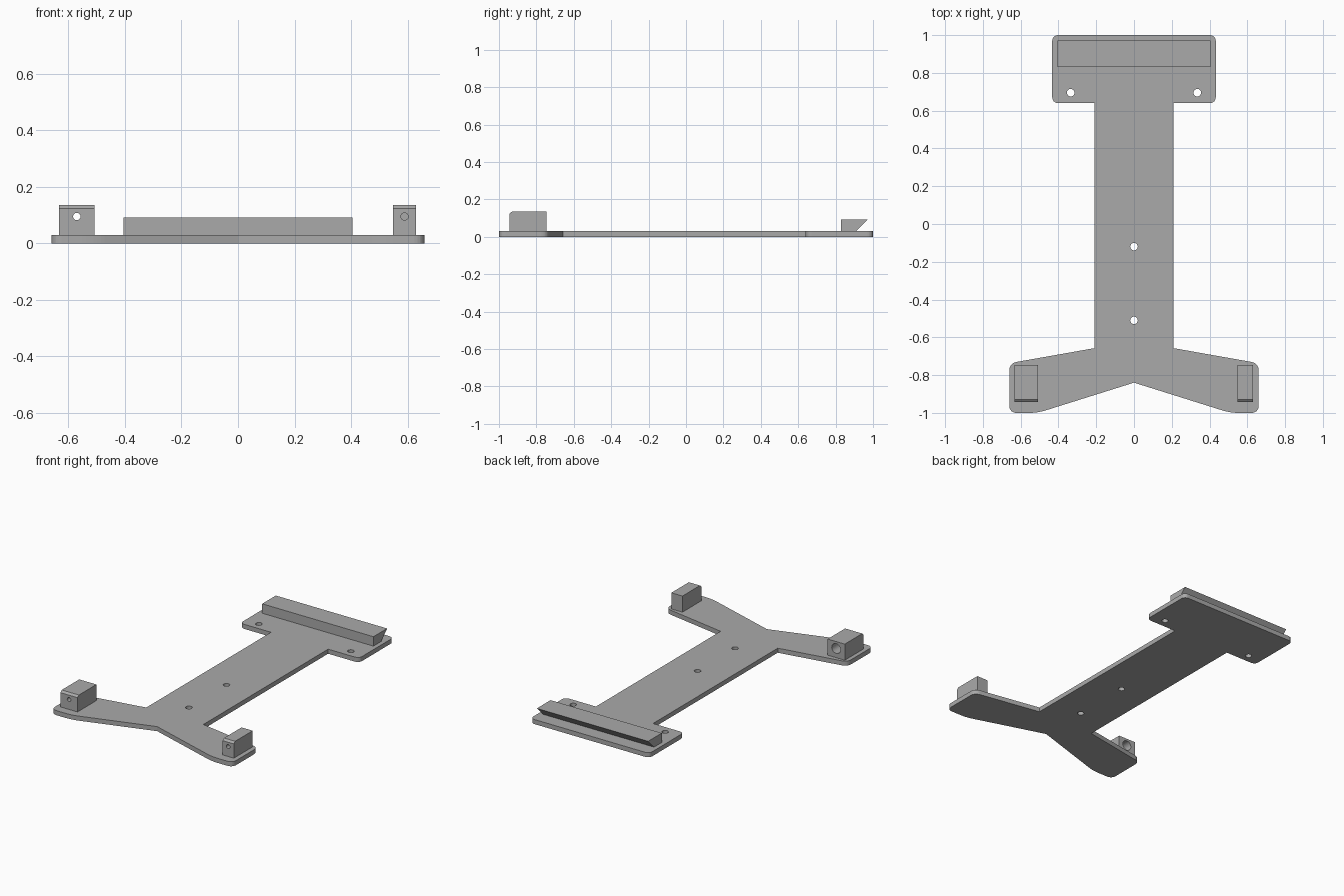
import bpy, bmesh, math
from mathutils import Vector, Matrix

cube = bpy.data.objects.get("Cube")
if cube:
    bpy.data.objects.remove(cube, do_unlink=True)

grey = bpy.data.materials.new("plain grey")
grey.use_nodes = True
colour = (0.4, 0.4, 0.4, 1)
grey.diffuse_color = colour
grey.node_tree.nodes["Principled BSDF"].inputs["Base Color"].default_value = colour


def prism(name, points, direction):
    """Extrude a closed profile along a direction."""
    bm = bmesh.new()
    face = bm.faces.new([bm.verts.new(p) for p in points])
    ext = bmesh.ops.extrude_face_region(bm, geom=[face])
    moved = [g for g in ext["geom"] if isinstance(g, bmesh.types.BMVert)]
    bmesh.ops.translate(bm, verts=moved, vec=direction)
    bmesh.ops.recalc_face_normals(bm, faces=bm.faces)
    return finish(name, bm)


def finish(name, bm):
    mesh = bpy.data.meshes.new(name)
    bm.to_mesh(mesh)
    bm.free()
    mesh.materials.append(grey)
    obj = bpy.data.objects.new(name, mesh)
    bpy.context.collection.objects.link(obj)
    return obj


def drill(target, centre, radius, depth, axis="Z"):
    """Cut a round hole and discard the cutter."""
    bm = bmesh.new()
    turn = Matrix.Rotation(math.pi / 2, 4, "X") if axis == "Y" else Matrix()
    bmesh.ops.create_cone(bm, cap_ends=True, segments=32, radius1=radius, radius2=radius,
                          depth=depth, matrix=Matrix.Translation(centre) @ turn)
    cutter = finish("hole_cutter", bm)
    cutter.hide_render = True
    mod = target.modifiers.new("hole", "BOOLEAN")
    mod.operation, mod.solver, mod.object = "DIFFERENCE", "EXACT", cutter
    bpy.context.view_layer.objects.active = target
    bpy.ops.object.modifier_apply(modifier=mod.name)
    bpy.data.objects.remove(cutter, do_unlink=True)


def rounded(corners, steps=6):
    """Round each (x, y, setback) corner with a short curve."""
    out = []
    for i, (x, y, r) in enumerate(corners):
        p = Vector((x, y, 0))
        if not r:
            out.append(p)
            continue
        before = Vector((*corners[i - 1][:2], 0))
        after = Vector((*corners[(i + 1) % len(corners)][:2], 0))
        a = p + (before - p).normalized() * r
        b = p + (after - p).normalized() * r
        c = p * 0.82 + (a + b) * 0.09
        for k in range(steps + 1):
            t = k / steps
            out.append(a * (1 - t) ** 2 + c * 2 * t * (1 - t) + b * t ** 2)
    return out


# Base plate: wide head, stem and two splayed feet
T = 0.03
half = [(0.51, -1, 0.04), (0.66, -1, 0.035), (0.66, -0.737, 0.035), (0.208, -0.657, 0),
        (0.208, 0.64, 0), (0.433, 0.64, 0.03), (0.433, 1, 0.03)]
outline = [(0, -0.84, 0)] + half + [(-x, y, r) for x, y, r in reversed(half)]
plate = prism("base_plate", rounded(outline), (0, 0, T))
for x, y in [(-0.335, 0.695), (0.335, 0.695), (0, -0.12), (0, -0.51)]:
    drill(plate, (x, y, T / 2), 0.02, 0.2)

# Undercut clamp rail along the head
rail = [(0.83, T), (0.83, 0.092), (0.972, 0.092), (0.91, T)]
prism("clamp_rail", [(-0.405, y, z) for y, z in rail], (0.81, 0, 0))

# Foot blocks with a chamfered front top edge
block = [(-0.943, T), (-0.943, 0.124), (-0.929, 0.136), (-0.747, 0.136), (-0.747, T)]
right_block = prism("right_block", [(-0.633, y, z) for y, z in block], (0.125, 0, 0))
left_block = prism("left_block", [(0.549, y, z) for y, z in block], (0.081, 0, 0))

# Screw holes, with a wider pocket at the back of the right block
drill(right_block, (-0.57, -0.85, 0.095), 0.013, 0.4, "Y")
drill(right_block, (-0.57, -0.75, 0.09), 0.032, 0.16, "Y")
drill(left_block, (0.589, -0.92, 0.095), 0.013, 0.2, "Y")
